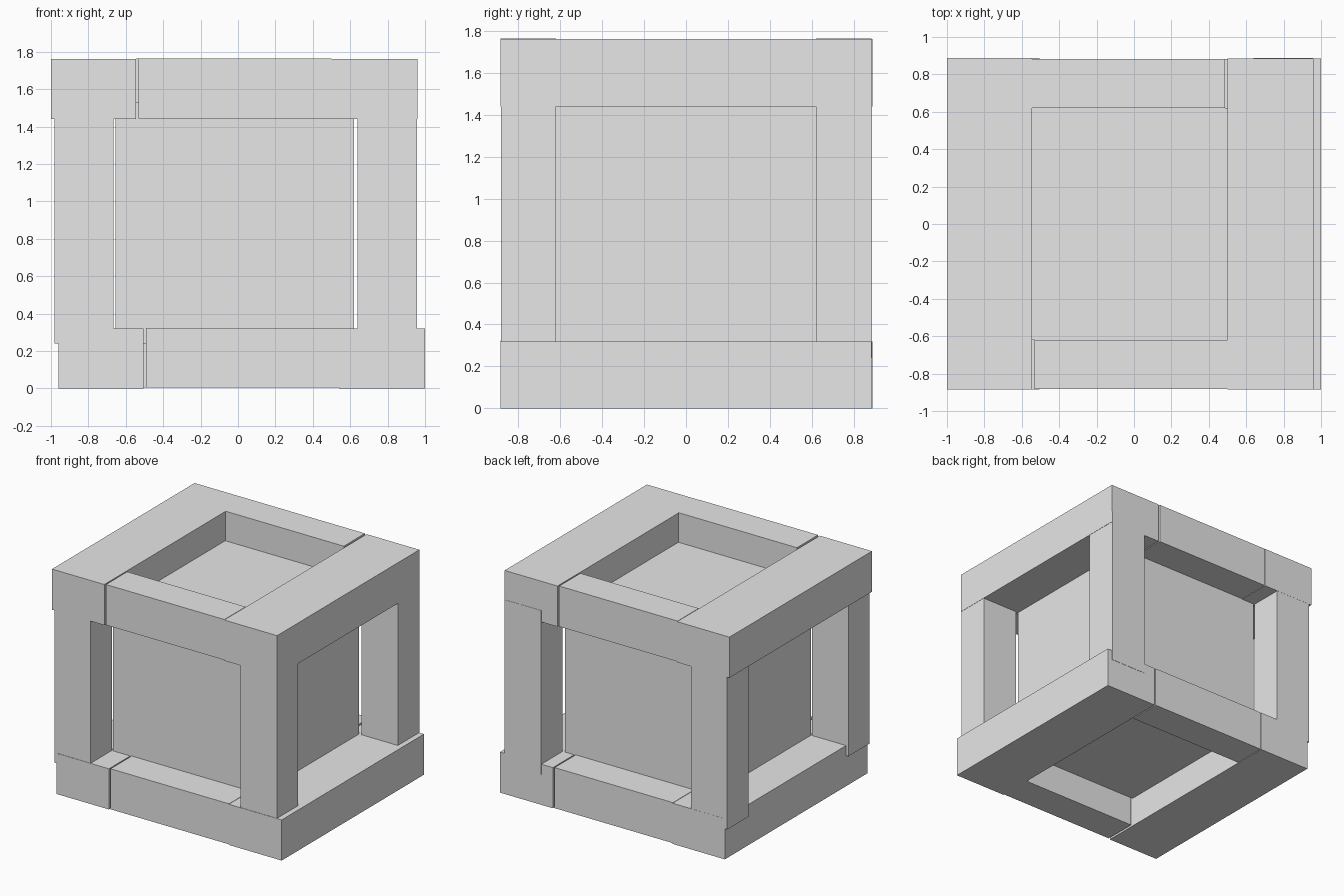
import bpy
import bmesh
from mathutils import Vector

cube = bpy.data.objects.get("Cube")
if cube:
    bpy.data.objects.remove(cube, do_unlink=True)

grey = bpy.data.materials.new("plain grey")
grey.use_nodes = True
grey.diffuse_color = (0.8, 0.8, 0.8, 1)
grey.node_tree.nodes["Principled BSDF"].inputs["Base Color"].default_value = (0.8, 0.8, 0.8, 1)


def block(name, x, y, z):
    """Box spanning the given (low, high) ranges."""
    bm = bmesh.new()
    bmesh.ops.create_cube(bm, size=1)
    bmesh.ops.scale(bm, vec=Vector([b - a for a, b in (x, y, z)]), verts=bm.verts)
    bmesh.ops.translate(bm, vec=Vector([(a + b) / 2 for a, b in (x, y, z)]), verts=bm.verts)
    mesh = bpy.data.meshes.new(name)
    bm.to_mesh(mesh)
    bm.free()
    mesh.materials.append(grey)
    obj = bpy.data.objects.new(name, mesh)
    bpy.context.collection.objects.link(obj)


OUT, IN = 0.885, 0.62       # outer and inner depth of the frame
GAP = 0.013                 # open joint where a beam meets a bar


def rim(level, shift, low, high):
    """Two wide side bars joined by a front and a back beam."""
    left, right = -0.545 + shift, 0.5 + shift
    block(level + "_bar_minus_x", (left - 0.455, left), (-OUT, OUT + 0.003), (low, high))
    block(level + "_bar_plus_x", (right, right + 0.46), (-OUT, OUT), (low, high))
    # each beam has an open joint at one end only
    block(level + "_front_beam", (left + GAP, right), (-OUT + 0.002, -IN), (low + 0.004, high + 0.003))
    block(level + "_back_beam", (left, right - GAP), (IN, OUT - 0.002), (low + 0.004, high + 0.003))


rim("bottom", 0.04, 0, 0.32)
rim("top", 0, 1.44, 1.76)

# corner posts, sunk into both rims
for side, xs in (("minus_x", (-0.98, -0.665)), ("plus_x", (0.64, 0.958))):
    block("front_post_" + side, xs, (-OUT + 0.003, -IN), (0.24, 1.53))
    block("back_post_" + side, xs, (IN, OUT + 0.002), (0.24, 1.53))

# solid core recessed behind the frame
block("inner_box", (-0.655, 0.62), (-IN, IN), (0.24, 1.53))
